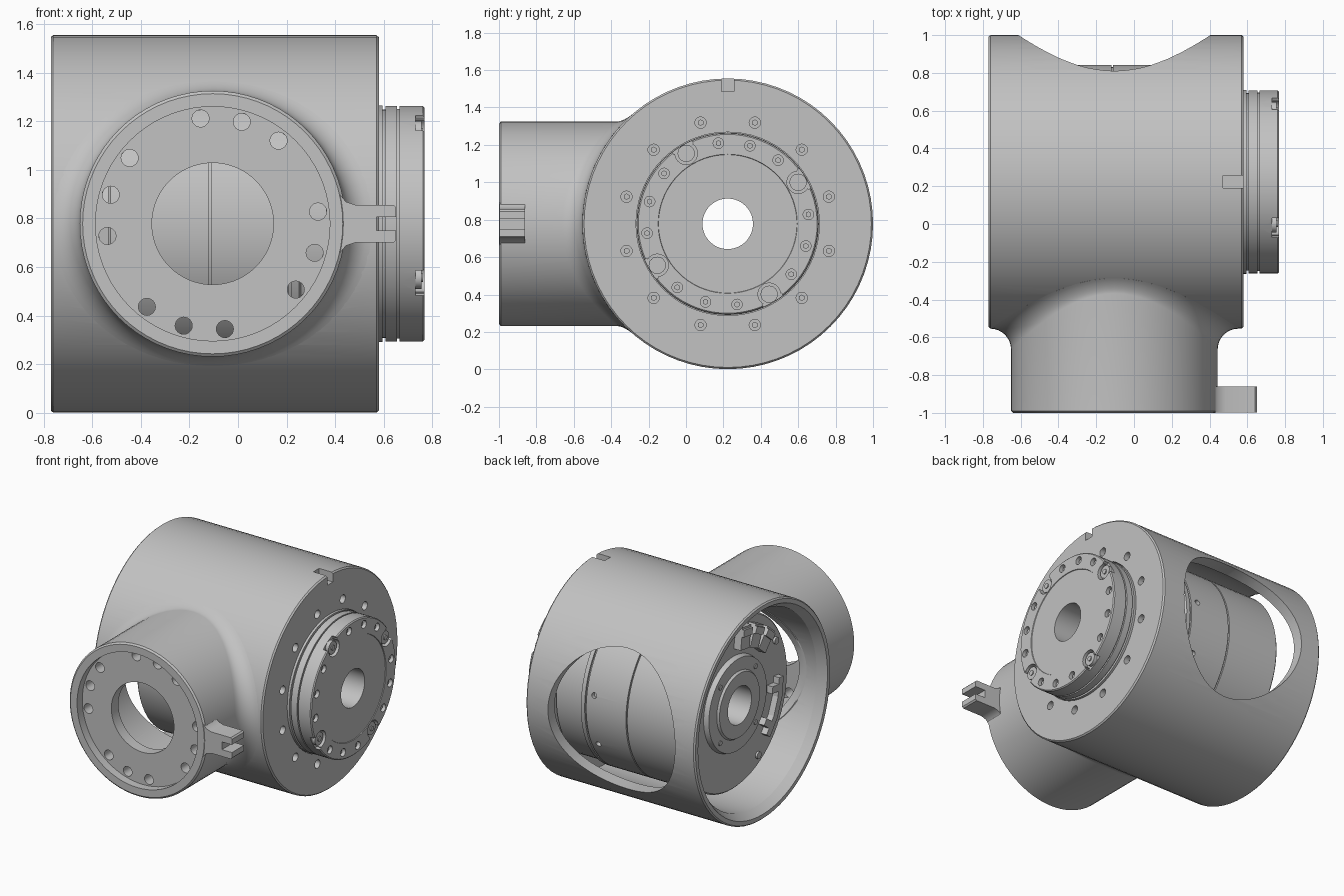
import bpy, bmesh, math
from math import sin, cos, pi, radians, sqrt
from mathutils import Vector, Matrix

if "Cube" in bpy.data.objects:
    bpy.data.objects.remove(bpy.data.objects["Cube"], do_unlink=True)

grey = bpy.data.materials.new("machined grey")
grey.use_nodes = True
GREY = (0.54, 0.54, 0.54, 1)
grey.diffuse_color = GREY
grey.node_tree.nodes["Principled BSDF"].inputs["Base Color"].default_value = GREY

CY, CZ = 0.223, 0.778      # main axis, along x
PX, PR = -0.104, 0.547     # branch axis, along y, and its radius
R, R_IN = 0.777, 0.7       # housing radii
SEG = 72
BOLT_ANGLES = [51.6 + 90 * k + 22.5 * j for k in range(4) for j in range(3)]
BOSS_ANGLES = [30.5 + 90 * k for k in range(4)]


def finish(name, bm):
    bmesh.ops.recalc_face_normals(bm, faces=bm.faces)
    mesh = bpy.data.meshes.new(name)
    bm.to_mesh(mesh)
    bm.free()
    mesh.materials.append(grey)
    obj = bpy.data.objects.new(name, mesh)
    bpy.context.collection.objects.link(obj)
    return obj


def activate(obj):
    bpy.ops.object.select_all(action='DESELECT')
    obj.select_set(True)
    bpy.context.view_layer.objects.active = obj


def smooth(obj):
    activate(obj)
    bpy.ops.object.shade_smooth_by_angle(angle=radians(32))


def loft(name, rings):
    """Skin a closed loop of closed rings."""
    bm = bmesh.new()
    loops = [[bm.verts.new(p) for p in ring] for ring in rings]
    for a, b in zip(loops, loops[1:] + loops[:1]):
        for i in range(len(a)):
            j = (i + 1) % len(a)
            bm.faces.new((a[i], a[j], b[j], b[i]))
    return finish(name, bm)


def on_axis(x, r, deg):
    a = radians(deg)
    return Vector((x, CY + r * cos(a), CZ + r * sin(a)))


def lathe_x(name, profile):
    return loft(name, [[on_axis(x, r, 360 * i / SEG) for i in range(SEG)]
                       for x, r in profile])


def rod(bm, start, end, r, seg=24):
    d = Vector(end) - Vector(start)
    mat = Matrix.Translation((Vector(start) + Vector(end)) / 2) \
        @ d.to_track_quat('Z', 'Y').to_matrix().to_4x4()
    bmesh.ops.create_cone(bm, cap_ends=True, segments=seg, radius1=r,
                          radius2=r, depth=d.length, matrix=mat)


def box(bm, centre, size, turn=0):
    mat = Matrix.Translation(centre) @ Matrix.Rotation(radians(turn), 4, 'X') \
        @ Matrix.Diagonal((*size, 1))
    bmesh.ops.create_cube(bm, size=1, matrix=mat)


def cut(obj, bm):
    tool = finish("cutter", bm)
    tool.hide_render = True
    mod = obj.modifiers.new("cut", 'BOOLEAN')
    mod.operation, mod.solver, mod.object = 'DIFFERENCE', 'EXACT', tool
    mod.use_self = True
    activate(obj)
    bpy.ops.object.modifier_apply(modifier=mod.name)
    bpy.data.objects.remove(tool, do_unlink=True)


# Main housing: open at one end, window at the back, bore at the front
housing = lathe_x("main_housing", [
    (-0.77, 0.738), (-0.77, 0.768), (-0.76, R), (0.57, R), (0.58, 0.768),
    (0.58, 0.49), (0.475, 0.49), (0.475, R_IN), (-0.71, R_IN)])
bm = bmesh.new()
rod(bm, (PX, 0.3, CZ), (PX, 1.2, CZ), 0.508, 64)
rod(bm, (PX, -0.9, CZ), (PX, 0.1, CZ), 0.5, 64)
box(bm, (0.53, CY, 1.53), (0.12, 0.065, 0.09))
for k in range(12):
    rod(bm, on_axis(0.53, 0.56, 15 + 30 * k), on_axis(0.6, 0.56, 15 + 30 * k), 0.03)
cut(housing, bm)
smooth(housing)
bm = bmesh.new()
for k in range(12):
    rod(bm, on_axis(0.52, 0.56, 15 + 30 * k), on_axis(0.55, 0.56, 15 + 30 * k), 0.017, 6)
finish("housing_screws", bm)


# Front branch: tube blended into the housing, with a recessed drilled plate
def branch_ring(r_of, y_of):
    ring = []
    for i in range(SEG):
        t = 2 * pi * i / SEG
        r = r_of(t)
        ring.append((PX + r * cos(t), y_of(r, t), CZ + r * sin(t)))
    return ring


def flat_ring(r, y):
    return branch_ring(lambda t: r, lambda r, t: y)


def skin_y(r, t, big=R):
    return CY - sqrt(big ** 2 - (r * sin(t)) ** 2)


def fillet(t):
    return 0.11 * (1 - 0.65 * sin(t) ** 2)


rings = []
for s in range(9):
    a = pi / 2 * s / 8
    rings.append(branch_ring(lambda t: PR + fillet(t) * (1 - sin(a)),
                             lambda r, t: skin_y(r, t) - fillet(t) * (1 - cos(a))))
for r, y in [(PR, -0.99), (PR - 0.012, -1), (0.482, -1), (0.482, -0.94),
             (0.25, -0.94), (0.25, -0.86), (0.47, -0.86)]:
    rings.append(flat_ring(r, y))
for r in (0.47, 0.52):
    rings.append(branch_ring(lambda t: r, lambda r, t: skin_y(r, t, R_IN) + 0.004))
branch = loft("front_branch", rings)
bm = bmesh.new()
for deg in BOLT_ANGLES:
    x, z = PX + 0.436 * cos(radians(deg)), CZ + 0.436 * sin(radians(deg))
    rod(bm, (x, -0.97, z), (x, -0.83, z), 0.035)
cut(branch, bm)
smooth(branch)

# Forked ear on the side of the branch
half = [(0.405, 0.152), (0.42, 0.118), (0.445, 0.09), (0.485, 0.077),
        (0.64, 0.077), (0.65, 0.067), (0.65, 0.028), (0.57, 0.028)]
outline = half + [(x, -h) for x, h in reversed(half)]
bm = bmesh.new()
face = bm.faces.new([bm.verts.new((x, -0.998, CZ + h)) for x, h in outline])
new = bmesh.ops.extrude_face_region(bm, geom=[face])["geom"]
bmesh.ops.translate(bm, vec=(0, 0.138, 0),
                    verts=[v for v in new if isinstance(v, bmesh.types.BMVert)])
smooth(finish("forked_ear", bm))

# Drive unit: output flange, body with seams, and rear hub round a through bore
drive = lathe_x("drive_unit", [
    (0.762, 0.135), (0.762, 0.37), (0.767, 0.372),
    (0.767, 0.478), (0.76, 0.485),
    (0.665, 0.485), (0.665, 0.473), (0.655, 0.473), (0.655, 0.485),
    (0.607, 0.485), (0.607, 0.47), (0.595, 0.47), (0.595, 0.487),
    (0.46, 0.487), (0.46, 0.6), (0.26, 0.6), (0.25, 0.62),
    (0.22, 0.62), (0.22, 0.608), (0.208, 0.608), (0.208, 0.62),
    (-0.11, 0.62), (-0.11, 0.608), (-0.12, 0.608), (-0.12, 0.62),
    (-0.525, 0.62), (-0.535, 0.61), (-0.535, 0.34), (-0.57, 0.33),
    (-0.57, 0.24), (-0.585, 0.23), (-0.585, 0.135)])
bm = bmesh.new()
for deg in BOLT_ANGLES:
    rod(bm, on_axis(0.735, 0.434, deg), on_axis(0.8, 0.434, deg), 0.028)
for deg in BOSS_ANGLES:
    rod(bm, on_axis(0.73, 0.437, deg), on_axis(0.8, 0.437, deg), 0.06)
    box(bm, on_axis(0.766, 0.485, deg), (0.07, 0.04, 0.12), deg)
for deg in (10, -25):
    rod(bm, on_axis(0.15, 0.59, deg), on_axis(0.15, 0.66, deg), 0.02)
cut(drive, bm)
smooth(drive)

# Flange bosses and recessed screws
bm = bmesh.new()
for deg in BOSS_ANGLES:
    rod(bm, on_axis(0.72, 0.437, deg), on_axis(0.755, 0.437, deg), 0.046)
    rod(bm, on_axis(0.75, 0.437, deg), on_axis(0.762, 0.437, deg), 0.018)
for deg in BOLT_ANGLES:
    rod(bm, on_axis(0.72, 0.434, deg), on_axis(0.75, 0.434, deg), 0.016, 6)
smooth(finish("flange_screws", bm))

# Connectors, clip and screws on the rear plate
bm = bmesh.new()
for deg in (98, 114, 130):
    box(bm, on_axis(-0.555, 0.47, deg), (0.07, 0.16, 0.1), deg)
    box(bm, on_axis(-0.59, 0.51, deg), (0.03, 0.05, 0.1), deg)
for deg in (186, 202, 218):
    box(bm, on_axis(-0.555, 0.48, deg), (0.05, 0.05, 0.14), deg)
for deg in (186, 218):
    box(bm, on_axis(-0.555, 0.44, deg), (0.05, 0.11, 0.05), deg)
finish("rear_connectors", bm)
bm = bmesh.new()
for k in range(4):
    rod(bm, on_axis(-0.52, 0.55, 60 + 90 * k), on_axis(-0.55, 0.55, 60 + 90 * k), 0.025)
    rod(bm, on_axis(-0.56, 0.285, 45 + 90 * k), on_axis(-0.576, 0.285, 45 + 90 * k), 0.018)
smooth(finish("rear_screws", bm))
